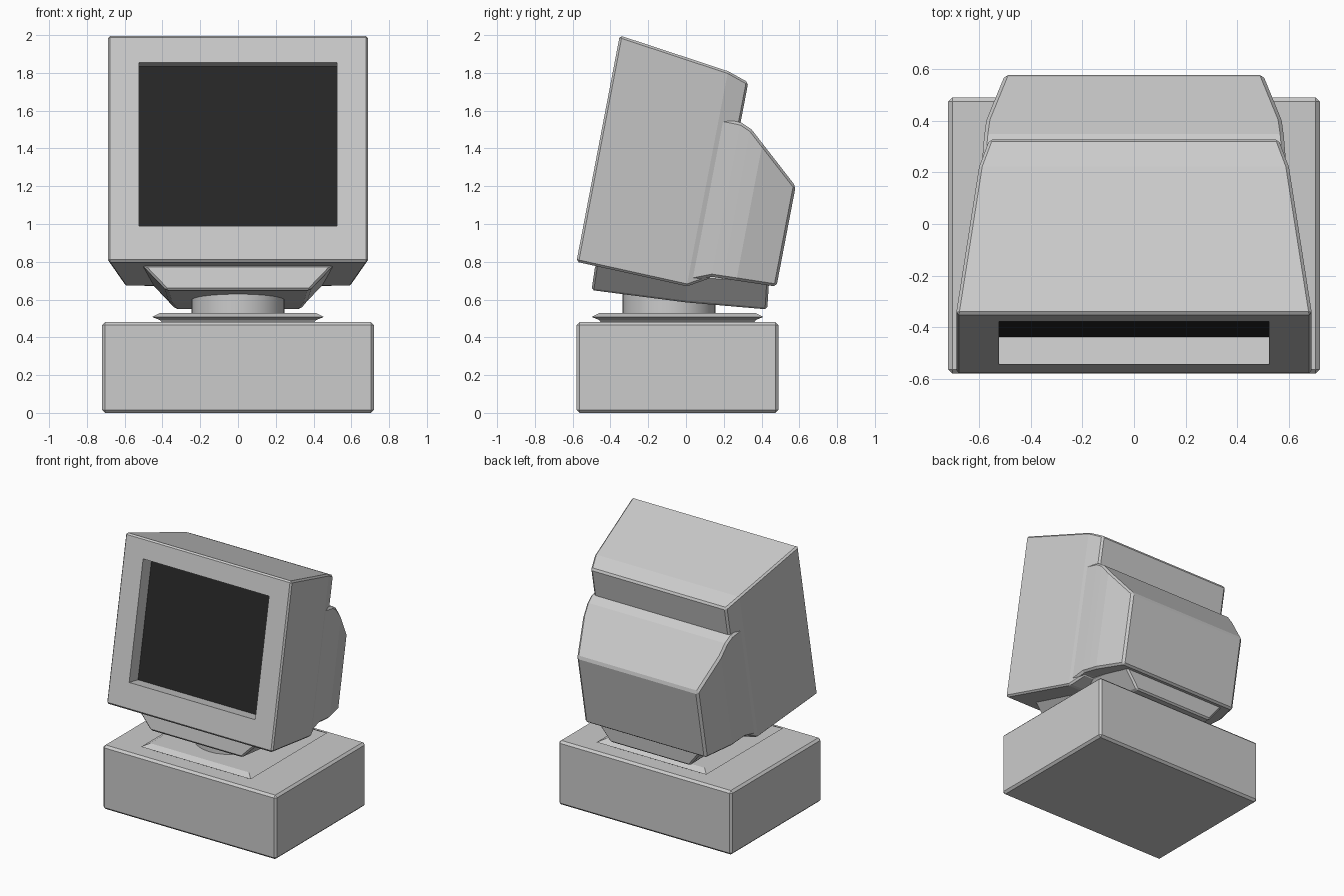
import bpy, bmesh, math
from mathutils import Vector

if "Cube" in bpy.data.objects:
    bpy.data.objects.remove(bpy.data.objects["Cube"])


def material(name, value):
    m = bpy.data.materials.new(name)
    m.diffuse_color = (value, value, value, 1)
    m.use_nodes = True
    m.node_tree.nodes["Principled BSDF"].inputs["Base Color"].default_value = m.diffuse_color
    return m


CASE = material("case grey", 0.6)
GLASS = material("screen black", 0.02)


def loft(name, rings, bevel=0.0, first_beveled=0, screen=False):
    """Skin a list of equal-length rings, cap both ends, chamfer sharp edges."""
    bm = bmesh.new()
    vs = [[bm.verts.new(p) for p in ring] for ring in rings]
    n = len(rings[0])
    for a, b in zip(vs, vs[1:]):
        for i in range(n):
            j = (i + 1) % n
            bm.faces.new((a[i], a[j], b[j], b[i]))
    start = bm.faces.new(vs[0])
    bm.faces.new(vs[-1][::-1])
    if screen:
        start.material_index = 1
    bmesh.ops.recalc_face_normals(bm, faces=bm.faces[:])
    if bevel:
        skip = {v for ring in vs[:first_beveled] for v in ring}
        edges = [e for e in bm.edges if not skip & set(e.verts)
                 and e.calc_face_angle(0) > math.radians(28)]
        bmesh.ops.bevel(bm, geom=edges, offset=bevel, segments=1,
                        affect='EDGES', clamp_overlap=True, material=0)
    mesh = bpy.data.meshes.new(name)
    bm.to_mesh(mesh)
    bm.free()
    mesh.materials.append(CASE)
    if screen:
        mesh.materials.append(GLASS)
    ob = bpy.data.objects.new(name, mesh)
    bpy.context.collection.objects.link(ob)
    return ob


# Monitor frame: "up" runs along the leaning front, "back" runs into the case
ORIGIN = Vector((0, -0.58, 0.80))
UP = Vector((0, 0.188, 0.982))
BACK = Vector((0, 0.982, -0.188))


def tilted(depth, half, low, high):
    return [ORIGIN + BACK * depth + UP * u + Vector((x, 0, 0))
            for x, u in ((-half, low), (half, low), (half, high), (-half, high))]


def flat(z, hx, y0, y1):
    return [(-hx, y0, z), (hx, y0, z), (hx, y1, z), (-hx, y1, z)]


def tray_section(yb, half_b, zb, yt, half_t, zt):
    return [(-half_b, yb, zb), (half_b, yb, zb), (half_t, yt, zt), (-half_t, yt, zt)]


# Computer case
loft("computer_case", [flat(0, 0.72, -0.58, 0.49), flat(0.48, 0.72, -0.58, 0.49)], 0.016)

# Swivel plate with pointed rim
loft("swivel_plate", [flat(0.478, 0.40, -0.45, 0.36),
                      flat(0.492, 0.415, -0.46, 0.37),
                      flat(0.508, 0.455, -0.50, 0.41),
                      flat(0.53, 0.41, -0.455, 0.365)])

# Round neck
neck_rings = [[(0.247 * math.cos(math.tau * i / 32),
                -0.09 + 0.247 * math.sin(math.tau * i / 32), z) for i in range(32)]
              for z in (0.50, 0.64)]
neck = loft("neck", neck_rings)
for p in neck.data.polygons:
    p.use_smooth = len(p.vertices) == 4

# Tilting tray under the monitor
loft("tilt_tray", [tray_section(-0.50, 0.38, 0.65, -0.48, 0.51, 0.785),
                   tray_section(0.0, 0.36, 0.585, 0.0, 0.50, 0.73),
                   tray_section(0.43, 0.33, 0.548, 0.44, 0.45, 0.70)], 0.012)

# Monitor shell: recessed screen, bezel, then tapering body
loft("monitor_shell", [tilted(0.107, 0.523, 0.193, 1.073),
                       tilted(0.0, 0.523, 0.193, 1.073),
                       tilted(0.0, 0.69, 0.0, 1.22),
                       tilted(0.60, 0.60, -0.017, 1.142),
                       tilted(0.715, 0.56, 0.05, 1.104)],
     0.012, first_beveled=2, screen=True)

# Rear housing for the tube
loft("rear_housing", [tilted(0.58, 0.595, 0.0, 0.89),
                      tilted(0.72, 0.585, 0.057, 0.888),
                      tilted(0.78, 0.58, 0.059, 0.862),
                      tilted(0.85, 0.572, 0.062, 0.80),
                      tilted(1.065, 0.50, 0.07, 0.611)], 0.014)
